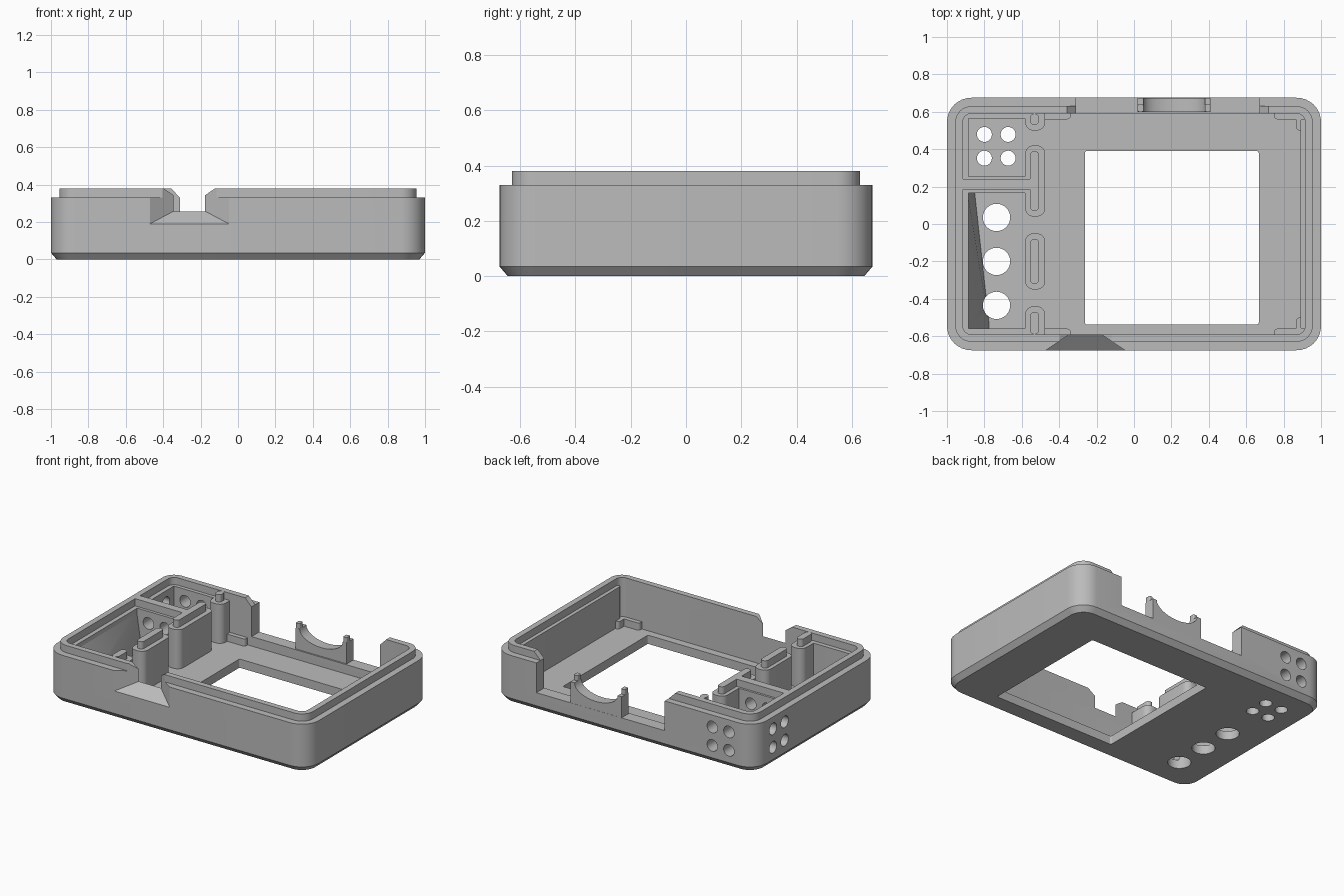
import bpy, bmesh, math
from mathutils import Vector, Matrix

cube = bpy.data.objects.get("Cube")
if cube:
    bpy.data.objects.remove(cube)

grey = bpy.data.materials.new("plain grey")
grey.use_nodes = True
COLOUR = (0.5, 0.5, 0.5, 1)
grey.diffuse_color = COLOUR
grey.node_tree.nodes["Principled BSDF"].inputs["Base Color"].default_value = COLOUR

FLOOR, RIM, TOP = 0.06, 0.33, 0.38
HX, HY = 1.0, 0.675


def finish(name, bm):
    bmesh.ops.recalc_face_normals(bm, faces=bm.faces)
    mesh = bpy.data.meshes.new(name)
    bm.to_mesh(mesh)
    bm.free()
    mesh.materials.append(grey)
    ob = bpy.data.objects.new(name, mesh)
    bpy.context.collection.objects.link(ob)
    return ob


def outline(x0, x1, y0, y1, r, n=8):
    """Rounded rectangle as a list of 2D points."""
    pts = []
    corners = [(x1 - r, y1 - r), (x0 + r, y1 - r), (x0 + r, y0 + r), (x1 - r, y0 + r)]
    for q, (cx, cy) in enumerate(corners):
        for i in range(n + 1):
            a = math.pi / 2 * (q + i / n)
            pts.append((cx + r * math.cos(a), cy + r * math.sin(a)))
    return pts


def loft(name, sections):
    """Skin a stack of (outline, z) sections and cap both ends."""
    bm = bmesh.new()
    rings = [[bm.verts.new((x, y, z)) for x, y in pts] for pts, z in sections]
    for a, b in zip(rings, rings[1:]):
        for i in range(len(a)):
            j = (i + 1) % len(a)
            bm.faces.new((a[i], a[j], b[j], b[i]))
    bm.faces.new(rings[0])
    bm.faces.new(rings[-1])
    return finish(name, bm)


def slab(name, x0, x1, y0, y1, z0, z1, r=0.01):
    pts = outline(x0, x1, y0, y1, r)
    return loft(name, [(pts, z0), (pts, z1)])


def hull(name, points):
    bm = bmesh.new()
    for p in points:
        bm.verts.new(p)
    bmesh.ops.convex_hull(bm, input=bm.verts[:])
    return finish(name, bm)


def rod(name, start, end, r):
    a, b = Vector(start), Vector(end)
    rot = (b - a).to_track_quat('Z', 'Y').to_matrix().to_4x4()
    bm = bmesh.new()
    bmesh.ops.create_cone(bm, cap_ends=True, segments=32, radius1=r, radius2=r,
                          depth=(b - a).length, matrix=Matrix.Translation((a + b) / 2) @ rot)
    return finish(name, bm)


def cut(ob, cutters):
    """Subtract the cutters and keep the result as plain mesh."""
    for c in cutters:
        mod = ob.modifiers.new("cut", 'BOOLEAN')
        mod.operation, mod.solver, mod.object = 'DIFFERENCE', 'EXACT', c
    graph = bpy.context.evaluated_depsgraph_get()
    mesh = bpy.data.meshes.new_from_object(ob.evaluated_get(graph))
    ob.modifiers.clear()
    ob.data = mesh


# Tray: chamfered foot, stepped rim and hollow inside
def ring(inset, z):
    return (outline(-HX + inset, HX - inset, -HY + inset, HY - inset, 0.13 - inset), z)


case = loft("case", [ring(0.03, 0), ring(0, 0.035), ring(0, RIM), ring(0.045, RIM),
                     ring(0.045, TOP), ring(0.085, TOP), ring(0.085, FLOOR)])

parts = [case]

# Inner ledges along both sides and behind the left compartments
side_liner = slab("side_liner", -0.93, -0.885, -0.6, 0.6, 0.05, RIM)
back_liner = slab("back_liner", -0.92, -0.56, 0.565, 0.6, 0.05, RIM)
front_liner = slab("front_liner", -0.92, -0.56, -0.6, -0.56, 0.05, RIM)
far_liner = slab("far_liner", 0.89, 0.93, -0.56, 0.56, 0.05, RIM)
parts += [side_liner, back_liner, front_liner, far_liner]

# Cross partition between the two left compartments
partition = slab("cross_partition", -0.9, -0.53, 0.165, 0.255, 0.05, RIM)
partition_lip = slab("cross_partition_lip", -0.93, -0.53, 0.185, 0.24, RIM - 0.01, TOP)
parts += [partition, partition_lip]

# Row of rounded divider posts with narrower lips
for name, y0, y1 in (("back_post", 0.5, 0.62), ("long_post", 0.04, 0.42),
                     ("middle_post", -0.35, -0.05), ("front_post", -0.62, -0.44)):
    parts.append(slab(name, -0.582, -0.475, y0, y1, 0.05, RIM, 0.045))
    parts.append(slab(name + "_lip", -0.555, -0.508, y0 + 0.03, y1 - 0.03,
                      RIM - 0.01, TOP, 0.022))

# Low ledges in the corners of the main bay
for s, side in ((1, "back"), (-1, "front")):
    for x0, x1, where in ((-0.49, -0.34, "inner"), (0.75, 0.9, "outer")):
        ys = sorted((s * 0.56, s * 0.6))
        parts.append(slab(f"{side}_{where}_ledge", x0, x1, *ys, 0.05, 0.11, 0.015))
    ys = sorted((s * 0.5, s * 0.6))
    parts.append(slab(f"{side}_corner_ledge", 0.865, 0.92, *ys, 0.05, 0.11, 0.02))

# Tapering ramp in the front compartment
ramp = hull("ramp", [(x, y, z) for y, foot in ((0.165, -0.85), (-0.565, -0.77))
                     for x, z in ((-0.89, 0.05), (foot, 0.05), (-0.89, 0.31))])
parts.append(ramp)

# Cutters: display window, three large holes and four small holes per wall
window = slab("window_cutter", -0.262, 0.667, -0.537, 0.39, -0.1, 0.2)
big_holes = [rod("button_cutter", (-0.735, y, -0.1), (-0.735, y, 0.36), 0.073)
             for y in (0.035, -0.2, -0.435)]
floor_holes, back_holes, side_holes = [], [], []
for u in (0, 1):
    for v in (0, 1):
        x, y, z = -0.8 + 0.127 * u, 0.352 + 0.127 * v, 0.12 + 0.127 * v
        floor_holes.append(rod("vent_cutter", (x, y, -0.1), (x, y, 0.2), 0.04))
        back_holes.append(rod("vent_cutter", (x, 0.12, z), (x, 0.8, z), 0.04))
        y = 0.352 + 0.127 * u
        side_holes.append(rod("vent_cutter", (-1.1, y, z), (-0.7, y, z), 0.04))

# Cutters: flared cable notch in the front wall, with a chamfered mouth
MID = -0.26
flare = hull("flare_cutter", [(MID + s * w, y, z) for s in (-1, 1)
                              for w, y, lo in ((0.226, -0.685, 0.182), (0.07, -0.58, 0.265))
                              for z in (lo, 0.5)])
mouth = hull("mouth_cutter", [(MID + s * w, y, z) for s in (-1, 1) for y in (-0.64, -0.57)
                              for w, z in ((0.08, 0.34), (0.14, 0.381), (0.14, 0.45))])

# Cutters: wide opening in the back wall, with chamfered lip ends
opening = slab("opening_cutter", -0.31, 0.67, 0.575, 0.8, 0.125, 0.5, 0.001)
lip_ends = hull("lip_end_cutter", [(0.18 + s * w, y, z) for s in (-1, 1) for y in (0.57, 0.64)
                                   for w, z in ((0.48, 0.32), (0.54, 0.381), (0.54, 0.45))])

cut(case, [window, flare, mouth, opening, lip_ends] + big_holes
    + floor_holes + back_holes + side_holes)
cut(side_liner, side_holes)
cut(back_liner, back_holes)
cut(partition, back_holes)
cut(ramp, big_holes)
for c in [window, flare, mouth, opening, lip_ends] + big_holes + floor_holes + back_holes + side_holes:
    bpy.data.objects.remove(c)


# Connector cradle standing in the back opening
def cradle_piece(name, profile, y0, y1):
    bm = bmesh.new()
    face = bm.faces.new([bm.verts.new((x, y0, z)) for x, z in profile])
    moved = bmesh.ops.extrude_face_region(bm, geom=[face])["geom"]
    bmesh.ops.translate(bm, vec=(0, y1 - y0, 0),
                        verts=[v for v in moved if isinstance(v, bmesh.types.BMVert)])
    return finish(name, bm)


trough = [(0.215 + 0.165 * math.cos(a), 0.27 - 0.085 * math.sin(a))
          for a in (math.pi * i / 16 for i in range(17))]
parts.append(cradle_piece("connector_cradle",
                          [(0.02, 0.1), (0.41, 0.1), (0.41, 0.27)] + trough + [(0.02, 0.27)],
                          0.6, 0.674))
for x in (0.02, 0.38):
    parts.append(slab("cradle_ear", x, x + 0.03, 0.6, 0.64, 0.25, 0.305, 0.008))

# Smooth the rounded corners, keep the edges crisp
bpy.ops.object.select_all(action='DESELECT')
for ob in parts:
    ob.select_set(True)
bpy.context.view_layer.objects.active = case
bpy.ops.object.shade_smooth_by_angle(angle=math.radians(30))
